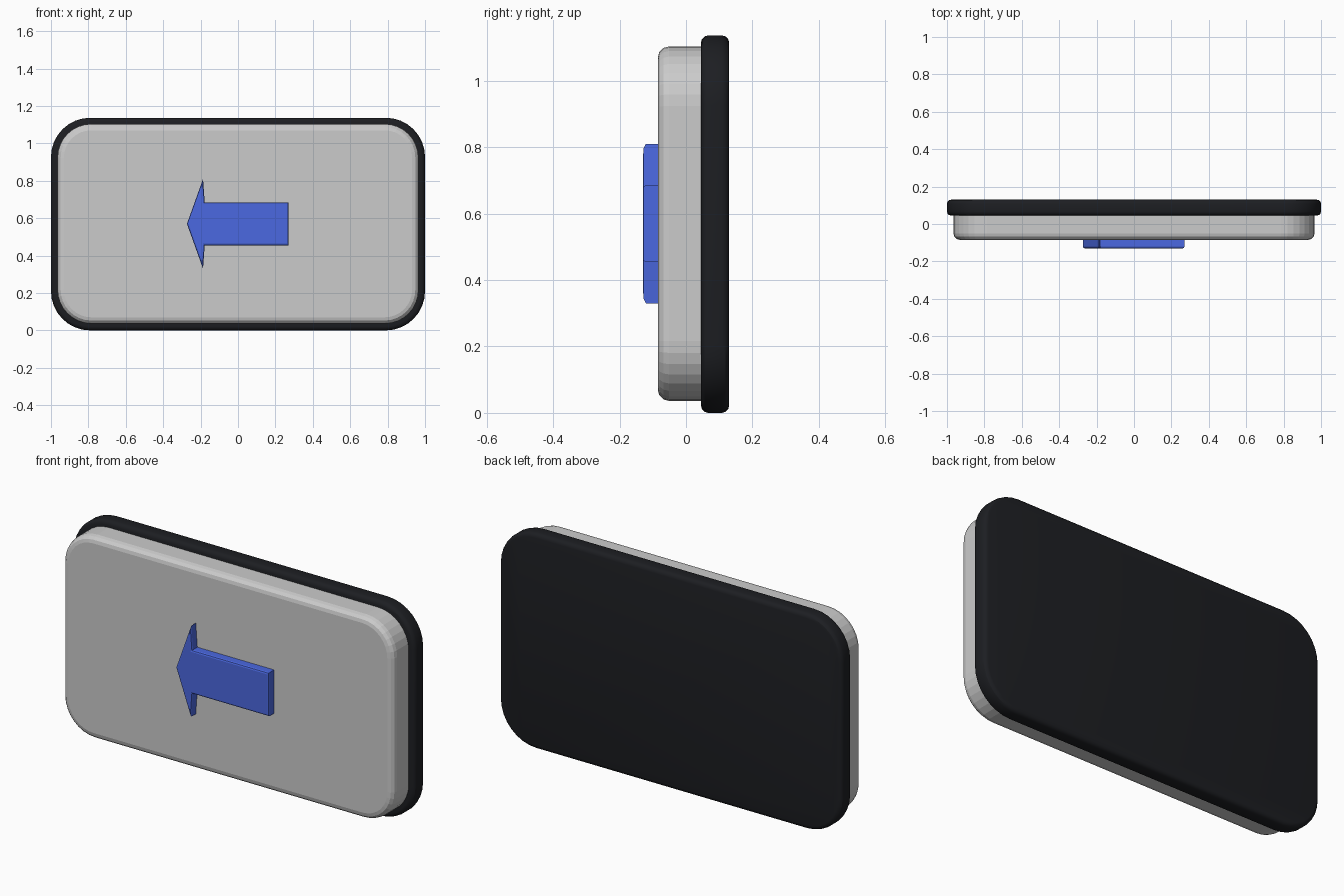
import bpy, bmesh
from math import cos, sin, pi

if "Cube" in bpy.data.objects:
    bpy.data.objects.remove(bpy.data.objects["Cube"])


def material(name, color):
    m = bpy.data.materials.new(name)
    m.diffuse_color = color
    m.use_nodes = True
    m.node_tree.nodes["Principled BSDF"].inputs["Base Color"].default_value = m.diffuse_color
    return m


def rounded_rect(x, z0, z1, r, n=8):
    """Outline in the XZ plane, n segments per corner."""
    centres = [(x - r, z1 - r), (r - x, z1 - r), (r - x, z0 + r), (x - r, z0 + r)]
    return [(cx + r * cos((q + i / n) * pi / 2), cz + r * sin((q + i / n) * pi / 2))
            for q, (cx, cz) in enumerate(centres) for i in range(n + 1)]


def slab(name, outline, y0, y1, bevel, segments, rims, mat=None):
    """Extrude an outline from y0 to y1 and round the chosen rims."""
    bm = bmesh.new()
    face = bm.faces.new([bm.verts.new((x, y0, z)) for x, z in outline])
    res = bmesh.ops.extrude_face_region(bm, geom=[face], use_keep_orig=True)
    for v in res["geom"]:
        if isinstance(v, bmesh.types.BMVert):
            v.co.y = y1
    bmesh.ops.recalc_face_normals(bm, faces=bm.faces[:])
    edges = [e for e in bm.edges
             if any(all(abs(v.co.y - y) < 1e-5 for v in e.verts) for y in rims)]
    bmesh.ops.bevel(bm, geom=edges, offset=bevel, segments=segments, profile=0.5,
                    affect='EDGES', clamp_overlap=True)
    bmesh.ops.recalc_face_normals(bm, faces=bm.faces[:])
    me = bpy.data.meshes.new(name)
    bm.to_mesh(me)
    bm.free()
    if mat:
        me.materials.append(mat)
    ob = bpy.data.objects.new(name, me)
    bpy.context.collection.objects.link(ob)
    return ob


black = material("black", (0.012, 0.013, 0.016, 1))
blue = material("blue", (0.07, 0.14, 0.75, 1))

# Dark backing plate
plate = slab("back_plate", rounded_rect(1.0, 0.0, 1.137, 0.21), 0.045, 0.13,
             0.022, 3, (0.045, 0.13), black)
# Grey raised panel, its back edge sunk into the plate
slab("front_panel", rounded_rect(0.965, 0.036, 1.104, 0.18), -0.085, 0.06,
     0.034, 3, (-0.085,))

# Left-pointing arrow
half = [(-0.273, 0.0), (-0.187, -0.24), (-0.178, -0.115), (0.27, -0.115)]
arrow = half + [(x, -z) for x, z in reversed(half[1:])]
slab("arrow", [(x, z + 0.57) for x, z in arrow], -0.13, -0.07, 0.009, 2, (-0.13,), blue)

# Smooth shading for the plate
bpy.context.view_layer.objects.active = plate
plate.select_set(True)
bpy.ops.object.shade_smooth_by_angle()
